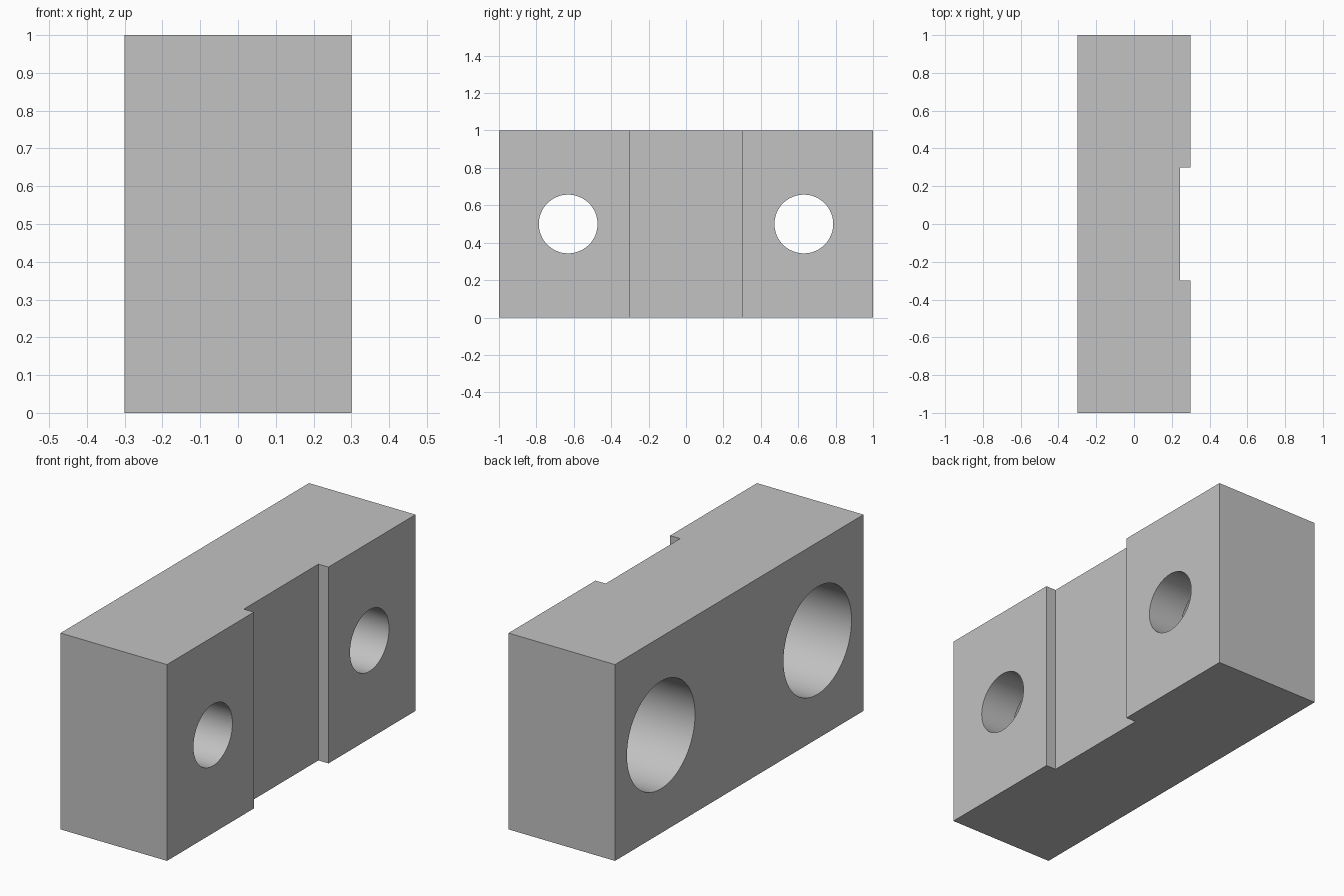
import bpy
import bmesh
import math

if "Cube" in bpy.data.objects:
    bpy.data.objects.remove(bpy.data.objects["Cube"], do_unlink=True)

HALF_X, HEIGHT = 0.30, 1.0
GROOVE_X, GROOVE_Y = 0.243, 0.30
HOLE_Y, HOLE_R = 0.63, 0.157
BORE_R, BORE_FLOOR_X = 0.274, 0.10

# Plain grey material
grey = bpy.data.materials.new("grey")
grey.use_nodes = True
colour = (0.54, 0.54, 0.54, 1)
grey.diffuse_color = colour
grey.node_tree.nodes["Principled BSDF"].inputs["Base Color"].default_value = colour

# Block: plan outline with a shallow groove, extruded upwards
outline = [(-HALF_X, -1), (HALF_X, -1), (HALF_X, -GROOVE_Y), (GROOVE_X, -GROOVE_Y),
           (GROOVE_X, GROOVE_Y), (HALF_X, GROOVE_Y), (HALF_X, 1), (-HALF_X, 1)]
bm = bmesh.new()
base = bm.faces.new([bm.verts.new((x, y, 0)) for x, y in outline])
top = bmesh.ops.extrude_face_region(bm, geom=[base])["geom"]
bmesh.ops.translate(bm, vec=(0, 0, HEIGHT),
                    verts=[v for v in top if isinstance(v, bmesh.types.BMVert)])
bmesh.ops.recalc_face_normals(bm, faces=bm.faces)
mesh = bpy.data.meshes.new("mounting_block")
bm.to_mesh(mesh)
bm.free()
block = bpy.data.objects.new("mounting_block", mesh)
bpy.context.collection.objects.link(block)
mesh.materials.append(grey)


def drill(y, radius, x0, x1):
    """Cut a round hole along x from x0 to x1."""
    bpy.ops.mesh.primitive_cylinder_add(vertices=64, radius=radius, depth=x1 - x0,
                                        location=((x0 + x1) / 2, y, HEIGHT / 2),
                                        rotation=(0, math.pi / 2, 0))
    cutter = bpy.context.object
    cutter.name = "hole_cutter"
    cutter.hide_render = True
    cutter.data.materials.append(grey)
    cut = block.modifiers.new("hole", 'BOOLEAN')
    cut.operation = 'DIFFERENCE'
    cut.solver = 'EXACT'
    cut.object = cutter
    bpy.ops.object.select_all(action='DESELECT')
    block.select_set(True)
    bpy.context.view_layer.objects.active = block
    bpy.ops.object.modifier_apply(modifier=cut.name)
    bpy.data.objects.remove(cutter, do_unlink=True)


# Two through holes, each with a deep counterbore on the plain side
for side in (-1, 1):
    drill(side * HOLE_Y, BORE_R, -HALF_X - 0.1, BORE_FLOOR_X)
    drill(side * HOLE_Y, HOLE_R, 0, HALF_X + 0.1)

bpy.ops.object.shade_smooth_by_angle(angle=math.radians(30))
